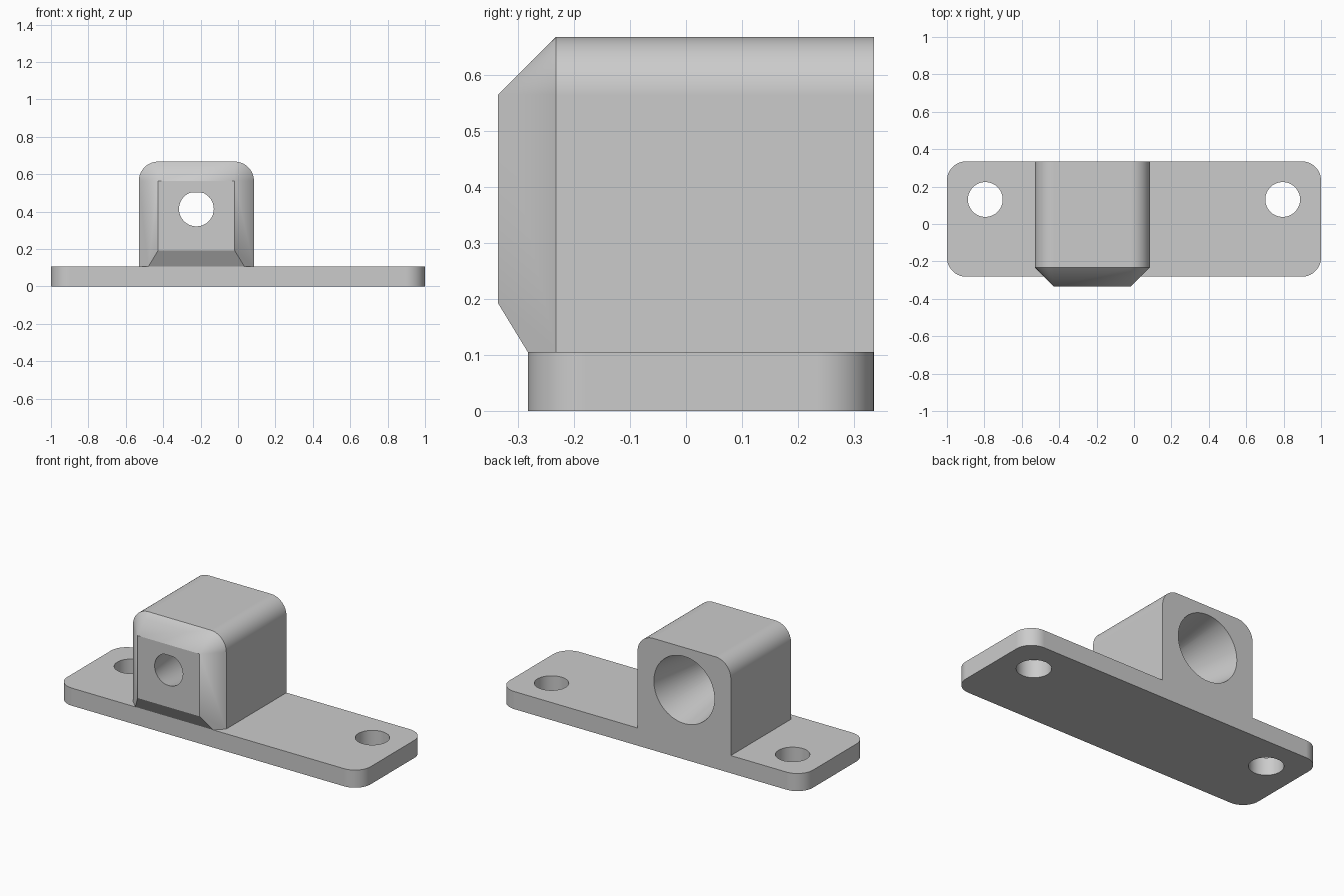
import bpy
import bmesh
from math import cos, sin, pi, radians
from mathutils import Vector

default = bpy.data.objects.get("Cube")
if default:
    bpy.data.objects.remove(default, do_unlink=True)

grey = bpy.data.materials.new("plain grey")
grey.use_nodes = True
colour = (0.6, 0.6, 0.6, 1)
grey.diffuse_color = colour
grey.node_tree.nodes["Principled BSDF"].inputs["Base Color"].default_value = colour

FILLET = 0.103
PLATE_TOP = 0.105
BACK = 0.335
FRONT = -0.335
LEFT, RIGHT = -0.53, 0.085
TOP = 0.667
BORE_X = (LEFT + RIGHT) / 2
BORE_Z = 0.414


def arc(cx, cy, radius, start, end, steps=16):
    """Points along an arc, angles in degrees."""
    angles = [radians(start + (end - start) * i / steps) for i in range(steps + 1)]
    return [(cx + radius * cos(a), cy + radius * sin(a)) for a in angles]


def loft(name, rings, cut=None):
    """Closed solid through matching rings, optionally trimmed by a plane."""
    bm = bmesh.new()
    loops = [[bm.verts.new(p) for p in ring] for ring in rings]
    count = len(loops[0])
    for a, b in zip(loops, loops[1:]):
        for i in range(count):
            j = (i + 1) % count
            bm.faces.new((a[i], a[j], b[j], b[i]))
    bm.faces.new(loops[0][::-1])
    bm.faces.new(loops[-1])
    bmesh.ops.remove_doubles(bm, verts=bm.verts, dist=1e-5)
    if cut:
        point, normal = cut
        geom = bm.verts[:] + bm.edges[:] + bm.faces[:]
        bmesh.ops.bisect_plane(bm, geom=geom, plane_co=point, plane_no=normal, clear_outer=True)
        bmesh.ops.holes_fill(bm, edges=[e for e in bm.edges if e.is_boundary])
    bmesh.ops.recalc_face_normals(bm, faces=bm.faces)
    mesh = bpy.data.meshes.new(name)
    bm.to_mesh(mesh)
    bm.free()
    mesh.materials.append(grey)
    obj = bpy.data.objects.new(name, mesh)
    bpy.context.collection.objects.link(obj)
    return obj


def combine(target, tool, operation):
    """Apply a boolean and discard the tool."""
    mod = target.modifiers.new(operation, "BOOLEAN")
    mod.operation = operation
    mod.solver = "EXACT"
    mod.object = tool
    bpy.context.view_layer.objects.active = target
    bpy.ops.object.modifier_apply(modifier=mod.name)
    bpy.data.objects.remove(tool, do_unlink=True)


# Base plate with rounded corners
y_front = -0.282
outline = []
for sx, sy, start in ((1, 1, 0), (-1, 1, 90), (-1, -1, 180), (1, -1, 270)):
    cx = sx * (1 - FILLET)
    cy = BACK - FILLET if sy > 0 else y_front + FILLET
    outline += arc(cx, cy, FILLET, start, start + 90)
bracket = loft("mounting_bracket", [[(x, y, z) for x, y in outline] for z in (0, PLATE_TOP)])


# Block with rounded top edges, tapering to a smaller front face
def block_ring(y, inset):
    r = FILLET - inset
    floor = PLATE_TOP / 2
    section = [(RIGHT - inset, floor)]
    section += arc(RIGHT - FILLET, TOP - FILLET, r, 0, 90)
    section += arc(LEFT + FILLET, TOP - FILLET, r, 90, 180)
    section += [(LEFT + inset, floor)]
    return [(x, y, z) for x, z in section]


nose_z = 0.192
slope = Vector((0, y_front - FRONT, PLATE_TOP - nose_z))
under_normal = Vector((0, slope.z, -slope.y))
block = loft(
    "block",
    [block_ring(BACK, 0), block_ring(FRONT + FILLET, 0), block_ring(FRONT, FILLET)],
    (Vector((0, FRONT, nose_z)), under_normal),
)
combine(bracket, block, "UNION")


# Conical bore, wide at the back, with a small flat at the front top
def bore_ring(y, radius, ceiling=TOP):
    points = arc(BORE_X, BORE_Z, radius, 0, 360, 64)[:-1]
    return [(x, y, min(z, ceiling)) for x, z in points]


overrun = 0.02
front_r, back_r = 0.093, 0.2
taper = (back_r - front_r) / (BACK - FRONT) * overrun
bore = loft(
    "bore_cutter",
    [bore_ring(BACK + overrun, back_r + taper),
     bore_ring(FRONT - overrun, front_r - taper, BORE_Z + front_r - taper - 0.006)],
)
combine(bracket, bore, "DIFFERENCE")

# Screw holes through the plate
for side in (-1, 1):
    circle = arc(side * 0.795, 0.131, 0.093, 0, 360, 64)[:-1]
    hole = loft("hole_cutter", [[(x, y, z) for x, y in circle] for z in (-0.05, 0.2)])
    combine(bracket, hole, "DIFFERENCE")

# Smooth curved faces while keeping hard edges
bpy.ops.object.select_all(action="DESELECT")
bracket.select_set(True)
bpy.context.view_layer.objects.active = bracket
bpy.ops.object.shade_smooth_by_angle(angle=radians(25))
weighted = bracket.modifiers.new("weighted normals", "WEIGHTED_NORMAL")
weighted.keep_sharp = True
